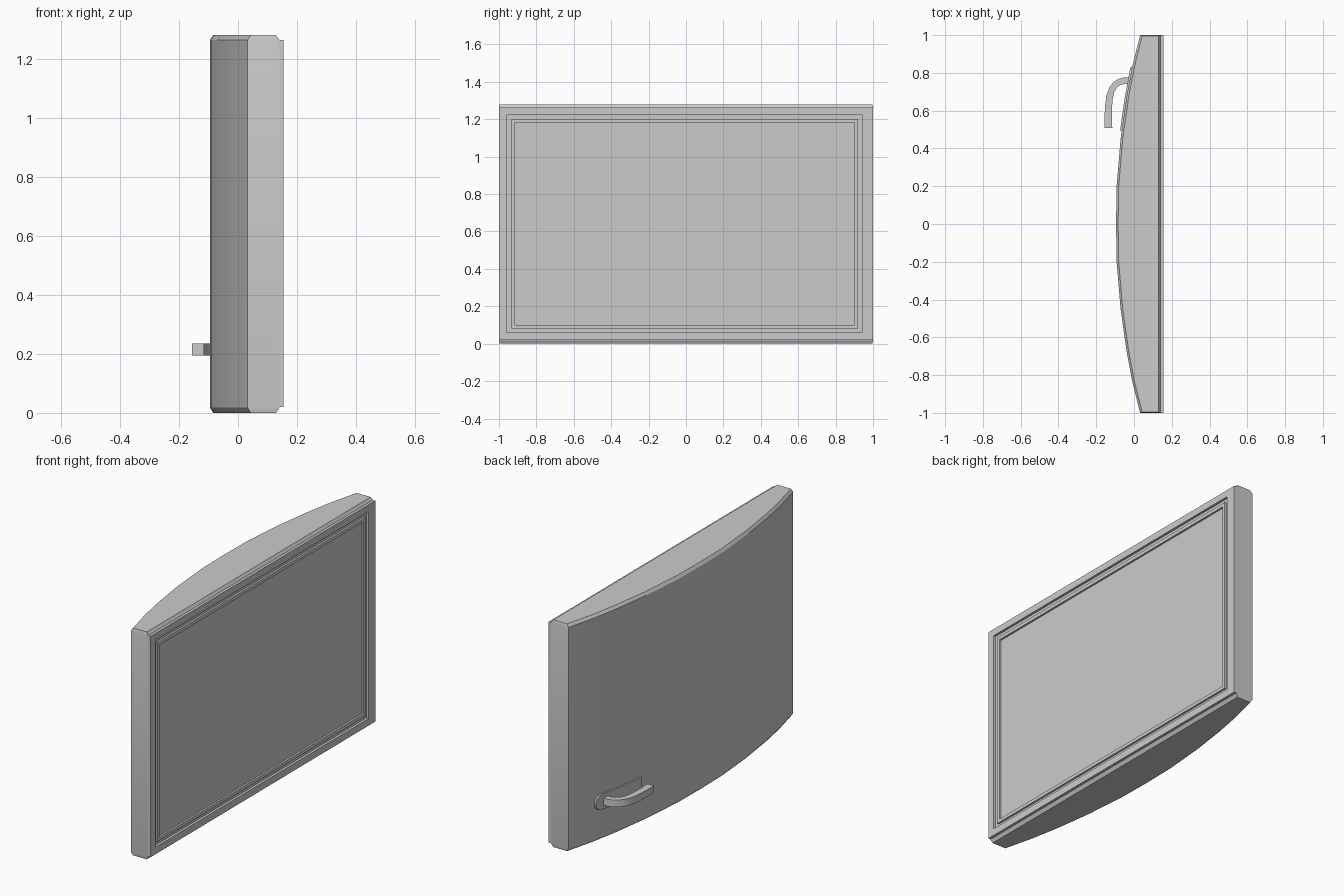
import bpy, bmesh, math

if "Cube" in bpy.data.objects:
    bpy.data.objects.remove(bpy.data.objects["Cube"])

# bowed outer skin: x position at a given y
CURVE = [(0, -0.095), (0.2, -0.092), (0.45, -0.071), (0.67, -0.04), (0.83, -0.01), (1.0, 0.032)]


def skin(y):
    y = abs(y)
    for (a, xa), (b, xb) in zip(CURVE, CURVE[1:]):
        if y <= b:
            return xa + (xb - xa) * (y - a) / (b - a)
    return CURVE[-1][1]


def loft(name, rings, angle=30):
    """Skin a list of equal-length closed rings and cap both ends."""
    bm = bmesh.new()
    loops = [[bm.verts.new(p) for p in r] for r in rings]
    n = len(loops[0])
    for a, b in zip(loops, loops[1:]):
        for i in range(n):
            j = (i + 1) % n
            bm.faces.new((a[i], a[j], b[j], b[i]))
    bm.faces.new(loops[0][::-1])
    bm.faces.new(loops[-1])
    bmesh.ops.recalc_face_normals(bm, faces=bm.faces)
    me = bpy.data.meshes.new(name)
    bm.to_mesh(me)
    bm.free()
    ob = bpy.data.objects.new(name, me)
    bpy.context.collection.objects.link(ob)
    bpy.ops.object.select_all(action='DESELECT')
    bpy.context.view_layer.objects.active = ob
    ob.select_set(True)
    bpy.ops.object.shade_smooth_by_angle(angle=math.radians(angle))
    return ob


# door body with chamfered top and bottom caps
ys = [-p[0] for p in reversed(CURVE)] + [p[0] for p in CURVE[1:]]


def door_ring(z, inset):
    k = 1 - inset * 0.4
    pts = [(skin(y) + inset, y * k, z) for y in ys]
    return pts + [(0.14 - inset, k, z), (0.14 - inset, -k, z)]


loft("door_body", [door_ring(0, 0.011), door_ring(0.018, 0),
                   door_ring(1.264, 0), door_ring(1.28, 0.011)], 25)


# inner frame with sealing groove, ridge and recessed panel
def rect(x, y0, y1, z0, z1):
    return [(x, y0, z0), (x, y1, z0), (x, y1, z1), (x, y0, z1)]


outer = (-1, 1, 0.02, 1.264)
r1 = (-0.957, 0.94, 0.06, 1.225)
r2 = (-0.933, 0.919, 0.081, 1.202)
r3 = (-0.914, 0.9, 0.1, 1.182)
loft("inner_frame", [rect(0.135, *outer), rect(0.155, *outer), rect(0.155, *r1),
                     rect(0.141, *r1), rect(0.141, *r2), rect(0.152, *r2),
                     rect(0.152, *r3), rect(0.141, *r3)])

# handle back plate following the skin, rounded at one end
ZC, HALF = 0.215, 0.043
plate = []
for y in [0.495, 0.57, 0.67, 0.74, 0.785, 0.805, 0.818, 0.826, 0.83]:
    t = max(0, (y - 0.785) / 0.046)
    h = HALF * math.sqrt(1 - t * t)
    x = skin(y)
    plate.append([(x - 0.009, y, ZC - h), (x - 0.009, y, ZC + h),
                  (x + 0.008, y, ZC + h), (x + 0.008, y, ZC - h)])
loft("handle_plate", plate)

# hooked handle: (outer x, y, inner x, y) along the bend
BEND = [(-0.01, 0.775, -0.01, 0.742), (-0.05, 0.777, -0.05, 0.742),
        (-0.083, 0.768, -0.075, 0.734), (-0.11, 0.75, -0.092, 0.72),
        (-0.132, 0.72, -0.104, 0.7), (-0.146, 0.68, -0.112, 0.667),
        (-0.153, 0.63, -0.116, 0.625), (-0.156, 0.57, -0.117, 0.57),
        (-0.156, 0.508, -0.115, 0.508)]
loft("handle", [[(a, b, 0.195), (a, b, 0.235), (c, d, 0.235), (c, d, 0.195)]
                for a, b, c, d in BEND])
